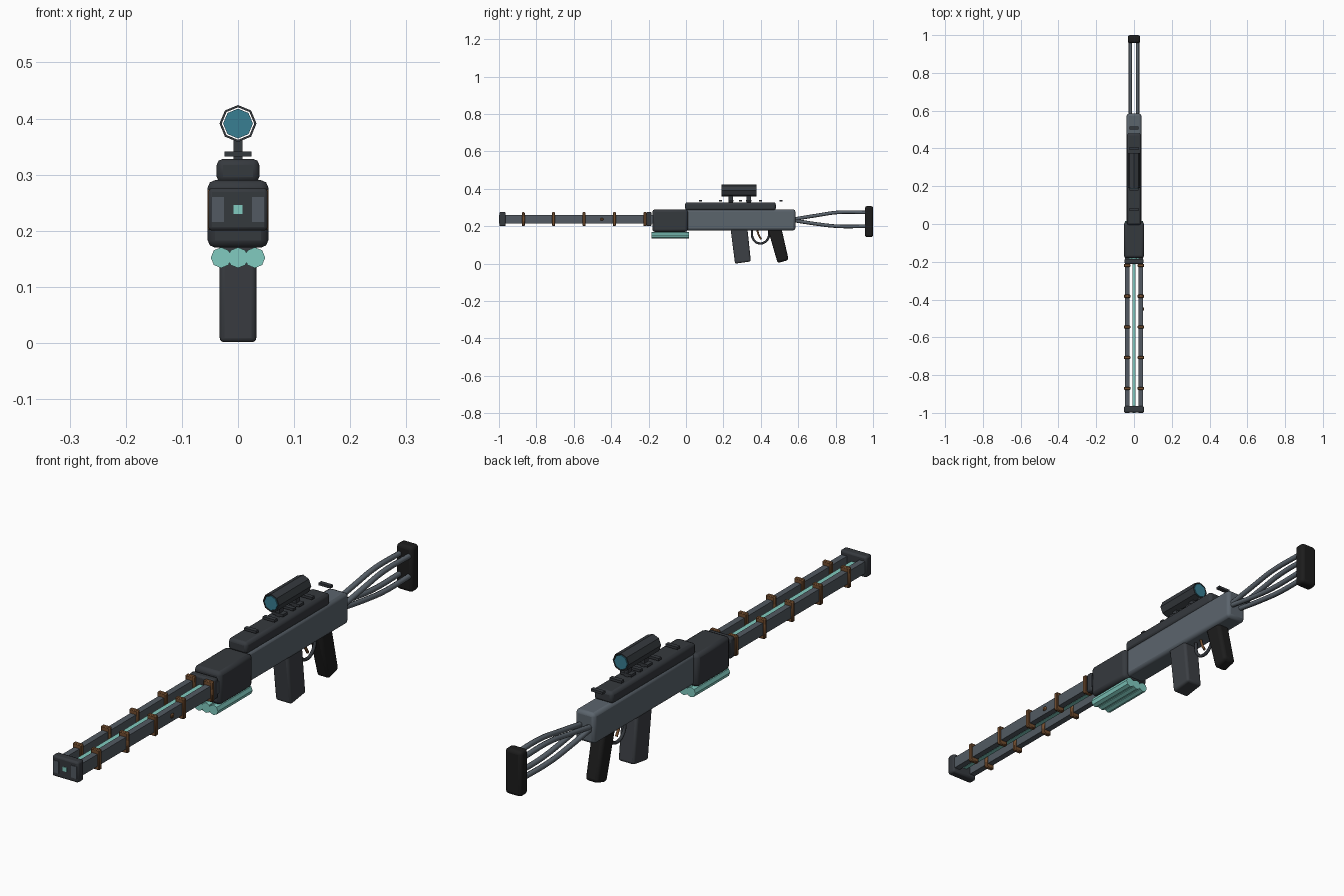
import bpy, bmesh, math
from mathutils import Vector

if "Cube" in bpy.data.objects:
    bpy.data.objects.remove(bpy.data.objects["Cube"])


def mat(name, rgb):
    m = bpy.data.materials.new(name)
    m.diffuse_color = (*rgb, 1)
    m.use_nodes = True
    m.node_tree.nodes["Principled BSDF"].inputs["Base Color"].default_value = m.diffuse_color
    return m


SLATE = mat("slate_grey", (.105, .128, .152))
RAIL = mat("rail_grey", (.085, .102, .122))
DARK = mat("dark_grey", (.036, .041, .048))
MAG = mat("magazine_grey", (.045, .050, .058))
BLACK = mat("near_black", (.012, .012, .012))
TEAL = mat("teal", (.22, .60, .53))
COPPER = mat("copper_brown", (.17, .075, .028))
LENS = mat("lens_blue", (.04, .21, .29))


def finish(name, bm, material, bevel=0, segs=2):
    bmesh.ops.recalc_face_normals(bm, faces=bm.faces)
    me = bpy.data.meshes.new(name)
    bm.to_mesh(me)
    bm.free()
    me.materials.append(material)
    ob = bpy.data.objects.new(name, me)
    bpy.context.collection.objects.link(ob)
    if bevel:
        b = ob.modifiers.new("bevel", 'BEVEL')
        b.width, b.segments = bevel, segs
    return ob


def box(name, material, x, y, z, bevel=0, segs=2):
    """Box from (min, max) pairs."""
    bm = bmesh.new()
    bmesh.ops.create_cube(bm, size=1)
    for v in bm.verts:
        v.co = Vector([(r[0] + r[1]) / 2 + c * (r[1] - r[0]) for r, c in zip((x, y, z), v.co)])
    return finish(name, bm, material, bevel, segs)


def prism(name, material, profile, half, bevel=0, segs=3):
    """Side profile (y, z) extruded across x."""
    bm = bmesh.new()
    f = bm.faces.new([bm.verts.new((-half, y, z)) for y, z in profile])
    new = bmesh.ops.extrude_face_region(bm, geom=[f])["geom"]
    for v in new:
        if isinstance(v, bmesh.types.BMVert):
            v.co.x = half
    return finish(name, bm, material, bevel, segs)


def lathe(name, material, x, z, profile, sides=8):
    """Turn (radius, y) points about a line along y."""
    bm = bmesh.new()
    rings = [[bm.verts.new((x + r * math.cos(i * math.tau / sides), y, z + r * math.sin(i * math.tau / sides)))
              for i in range(sides)] for r, y in profile]
    for a, b in zip(rings, rings[1:]):
        for i in range(sides):
            j = (i + 1) % sides
            bm.faces.new((a[i], a[j], b[j], b[i]))
    return bm, rings


def rod(name, material, x, z, r, y0, y1):
    bm, rings = lathe(name, material, x, z, [(r, y0), (r, y1)])
    for ring in rings:
        bm.faces.new(ring)
    return finish(name, bm, material)


def tube(name, material, pts, r):
    cu = bpy.data.curves.new(name, 'CURVE')
    cu.dimensions = '3D'
    cu.bevel_depth, cu.bevel_resolution, cu.resolution_u = r, 2, 6
    cu.use_fill_caps = True
    sp = cu.splines.new('BEZIER')
    sp.bezier_points.add(len(pts) - 1)
    for b, p in zip(sp.bezier_points, pts):
        b.co = p
        b.handle_left_type = b.handle_right_type = 'AUTO'
    cu.materials.append(material)
    ob = bpy.data.objects.new(name, cu)
    bpy.context.collection.objects.link(ob)
    return ob


# Receiver, handguard and top cover
box("receiver", SLATE, (-.039, .039), (0, .585), (.178, .29), .012)
box("handguard", DARK, (-.054, .054), (-.18, .01), (.17, .29), .013)
box("top_cover", DARK, (-.038, .038), (-.005, .48), (.285, .328), .011)

# Teal cells under the handguard
for i in (-1, 0, 1):
    rod(f"power_cell_{i + 2}", TEAL, i * .03, .152, .0185, -.185, .015)

# Twin barrel rails with copper bands
for s, side in ((-1, "left"), (1, "right")):
    xs = sorted((s * .025, s * .048))
    box(f"barrel_rail_{side}", RAIL, xs, (-1, -.17), (.216, .26))
    for k in range(5):
        y = -.87 + k * .1625
        box(f"copper_band_{side}_{k + 1}", COPPER, sorted((s * .019, s * .054)),
            (y - .008, y + .008), (.201, .275), .003, 1)
box("energy_core", TEAL, (-.008, .008), (-1, -.17), (.23, .246))
box("muzzle_block", DARK, (-.053, .053), (-.998, -.964), (.2, .276), .007)
box("barrel_collar", DARK, (-.05, .05), (-.212, -.184), (.2, .276), .007)
box("side_bolt", COPPER, (.045, .054), (-.458, -.442), (.23, .245), .003, 1)

# Accessory rail teeth
for k in range(5):
    y = .077 + k * .1075
    box(f"rail_tooth_{k + 1}", DARK, (-.024, .024), (y - .008, y + .008), (.332, .341))

# Scope: open octagonal tube, lenses and mounts
bm, rings = lathe("scope_tube", DARK, 0, .391,
                  [(.033, .19), (.033, .376), (.029, .376), (.029, .19), (.033, .19)])
bmesh.ops.remove_doubles(bm, verts=bm.verts, dist=1e-5)
finish("scope_tube", bm, DARK)
rod("front_lens", LENS, 0, .391, .0265, .189, .194)
rod("rear_lens", LENS, 0, .391, .0265, .372, .377)
for n, y in (("front", .24), ("rear", .335)):
    box(f"scope_mount_{n}", DARK, (-.008, .008), (y - .012, y + .012), (.325, .363))
    box(f"scope_foot_{n}", DARK, (-.023, .023), (y - .014, y + .014), (.332, .341))

# Magazine, grip, trigger and guard
prism("magazine", MAG, [(.238, .19), (.328, .19), (.347, .012), (.262, 0)], .033, .009)
prism("grip", BLACK, [(.436, .19), (.51, .19), (.549, .02), (.49, 0.003)], .026, .012)
tube("trigger_guard", DARK, [(0, .352, .185), (0, .36, .13), (0, .398, .108),
                             (0, .436, .13), (0, .447, .185)], .006)
tube("trigger", COPPER, [(0, .38, .185), (0, .388, .155), (0, .402, .13)], .005)

# Skeleton stock: four bent tubes and a butt pad
for s, side in ((-1, "left"), (1, "right")):
    x = s * .019
    tube(f"stock_tube_upper_{side}", SLATE, [(x, .57, .237), (x, .7, .258), (x, .81, .274), (x, .97, .274)], .0095)
    tube(f"stock_tube_lower_{side}", SLATE, [(x, .57, .232), (x, .7, .212), (x, .81, .2), (x, .97, .2)], .0095)
box("butt_pad", BLACK, (-.033, .033), (.957, 1), (.142, .308), .012, 3)

# Shading
for ob in list(bpy.context.scene.objects):
    bpy.ops.object.select_all(action='DESELECT')
    ob.select_set(True)
    bpy.context.view_layer.objects.active = ob
    if ob.type == 'MESH':
        bpy.ops.object.shade_smooth_by_angle(angle=math.radians(30))
